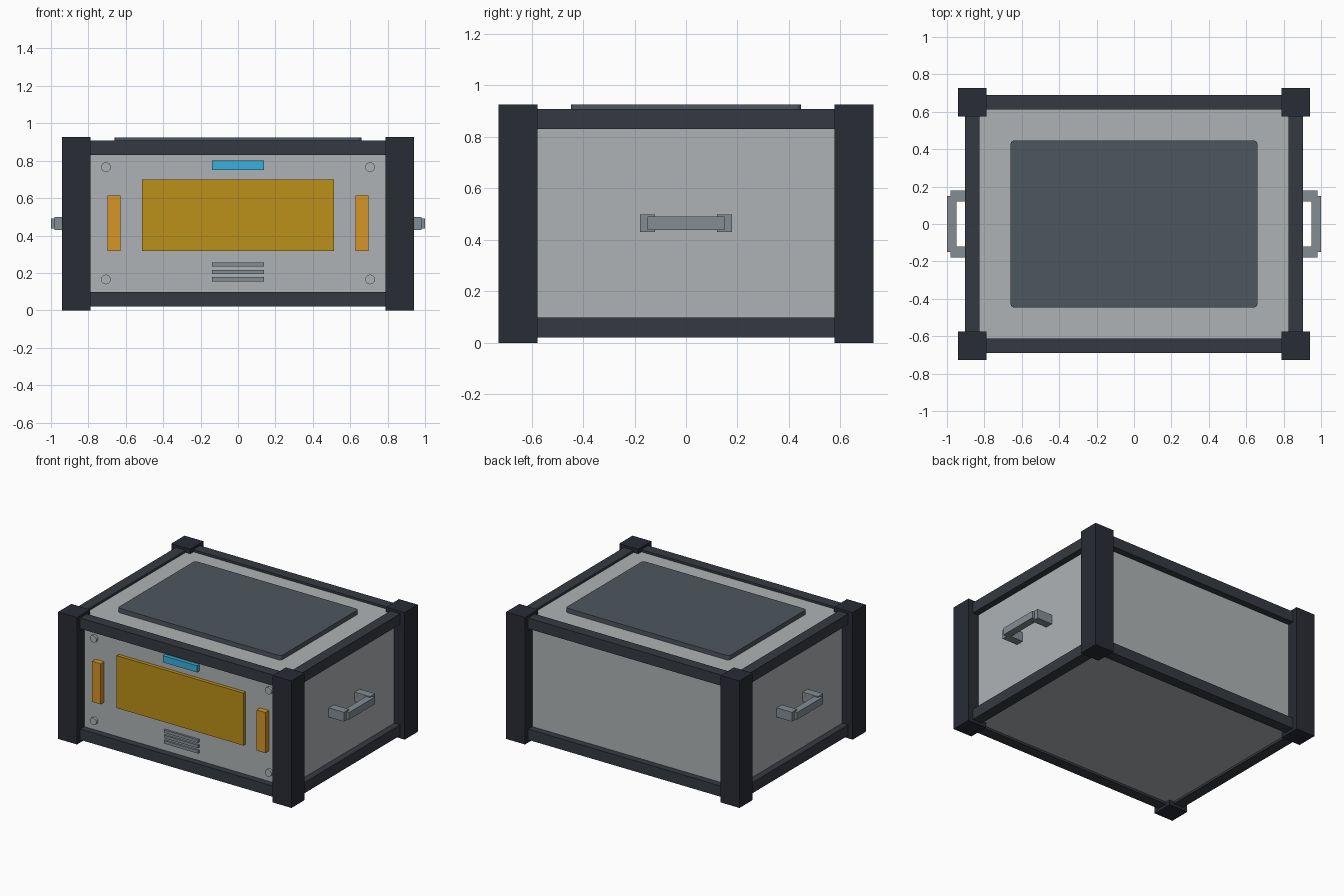
import bpy, bmesh
from math import radians

if "Cube" in bpy.data.objects:
    bpy.data.objects.remove(bpy.data.objects["Cube"])


def material(name, rgb):
    m = bpy.data.materials.new(name)
    m.diffuse_color = (*rgb, 1)
    m.use_nodes = True
    m.node_tree.nodes["Principled BSDF"].inputs["Base Color"].default_value = m.diffuse_color
    return m


FRAME = material("frame_dark", (0.022, 0.025, 0.035))
RAIL = material("rail_dark", (0.036, 0.042, 0.052))
SHELL = material("shell_grey", (0.43, 0.45, 0.46))
LID = material("lid_slate", (0.075, 0.095, 0.115))
METAL = material("metal_grey", (0.23, 0.27, 0.30))
AMBER = material("amber", (0.50, 0.28, 0.01))
ORANGE = material("orange", (0.68, 0.30, 0.02))
BLUE = material("blue", (0.04, 0.43, 0.72))


def box(name, lo, hi, mat):
    """Box between two opposite corners."""
    bm = bmesh.new()
    bmesh.ops.create_cube(bm, size=1)
    for v in bm.verts:
        v.co = [(a + b) / 2 + c * (b - a) for a, b, c in zip(lo, hi, v.co)]
    me = bpy.data.meshes.new(name)
    bm.to_mesh(me)
    bm.free()
    ob = bpy.data.objects.new(name, me)
    me.materials.append(mat)
    bpy.context.collection.objects.link(ob)
    return ob


def cbox(name, centre, size, mat):
    """Box from centre and size."""
    return box(name, [c - s / 2 for c, s in zip(centre, size)],
               [c + s / 2 for c, s in zip(centre, size)], mat)


PX, PY = 0.865, 0.652      # post centres
BX, BY = 0.857, 0.643      # body half sizes
R = 0.078                  # rail thickness

# Main shell
box("body", (-BX, -BY, 0.036), (BX, BY, 0.892), SHELL)

# Corner posts
for sx in (-1, 1):
    for sy in (-1, 1):
        cbox("corner_post", (sx * PX, sy * PY, 0.463), (0.152, 0.152, 0.926), FRAME)

# Frame rails, top and bottom
for z in (0.059, 0.869):
    for s in (-1, 1):
        cbox("long_rail", (0, s * PY, z), (2 * PX - 0.14, R, R), RAIL)
        cbox("side_rail", (s * PX, 0, z), (R, 2 * PY - 0.14, R), RAIL)

# Lid plate with rounded upright corners
lid = box("lid_plate", (-0.66, -0.447, 0.885), (0.66, 0.447, 0.925), LID)
bm = bmesh.new()
bm.from_mesh(lid.data)
upright = [e for e in bm.edges if abs(e.verts[0].co.z - e.verts[1].co.z) > 0.01]
bmesh.ops.bevel(bm, geom=upright, offset=0.02, segments=3, profile=0.5, affect='EDGES')
bm.to_mesh(lid.data)
bm.free()

# Side handles: two standoffs and a grip each
for s in (-1, 1):
    for t in (-1, 1):
        cbox("handle_standoff", (s * 0.913, t * 0.15, 0.464), (0.134, 0.058, 0.068), METAL)
    cbox("handle_grip", (s * 0.974, 0, 0.464), (0.052, 0.298, 0.052), METAL)


def front(name, x0, x1, z0, z1, depth, mat):
    """Raised rectangle on the front face."""
    box(name, (x0, -BY - depth, z0), (x1, -BY + 0.01, z1), mat)


# Front panel details
front("display", -0.512, 0.512, 0.318, 0.70, 0.026, AMBER)
front("status_light", -0.138, 0.138, 0.751, 0.80, 0.026, BLUE)
for s in (-1, 1):
    front("side_light", s * 0.664 - 0.035, s * 0.664 + 0.035, 0.318, 0.614, 0.04, ORANGE)
for z in (0.166, 0.205, 0.244):
    front("vent_slat", -0.138, 0.138, z - 0.011, z + 0.011, 0.015, METAL)

# Front screws
for x in (-0.706, 0.706):
    for z in (0.165, 0.765):
        bpy.ops.mesh.primitive_cylinder_add(vertices=20, radius=0.026, depth=0.025,
                                            location=(x, -BY - 0.005, z),
                                            rotation=(radians(90), 0, 0))
        screw = bpy.context.object
        screw.name = "screw"
        screw.data.materials.append(SHELL)
        bpy.ops.object.shade_smooth_by_angle()
